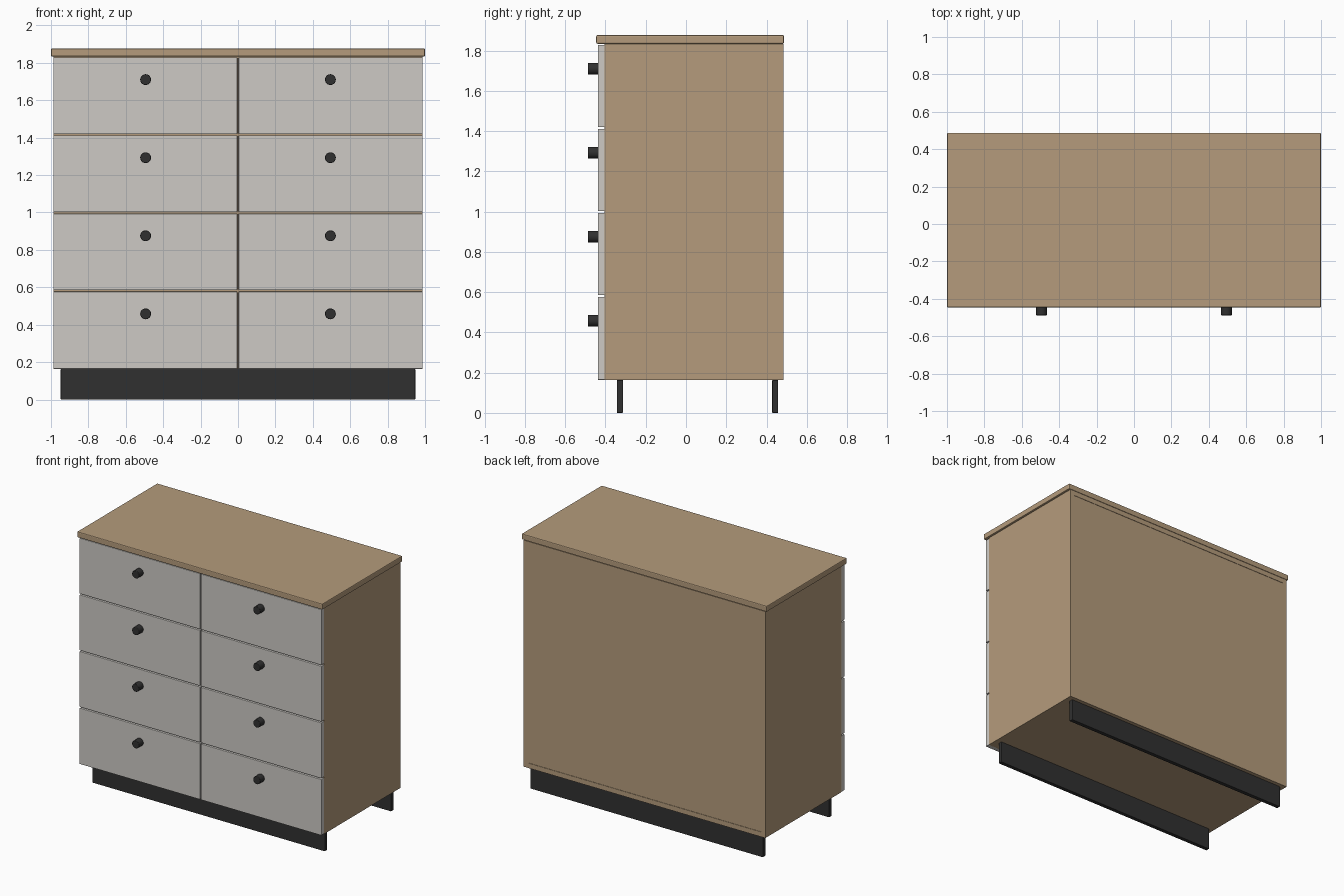
import bpy, math

if "Cube" in bpy.data.objects:
    bpy.data.objects.remove(bpy.data.objects["Cube"])


def material(name, rgb):
    m = bpy.data.materials.new(name)
    m.diffuse_color = (*rgb, 1)
    m.use_nodes = True
    m.node_tree.nodes["Principled BSDF"].inputs["Base Color"].default_value = m.diffuse_color
    return m


wood = material("wood", (0.46, 0.33, 0.20))
paint = material("warm_grey_paint", (0.61, 0.59, 0.56))
black = material("black", (0.03, 0.03, 0.03))


def finish(ob, name, mat, bevel, segments=2):
    ob.name = name
    ob.data.materials.append(mat)
    if bevel:
        mod = ob.modifiers.new("edge", 'BEVEL')
        mod.width = bevel
        mod.segments = segments
        mod.limit_method = 'ANGLE'
    return ob


def box(name, x, y, z, mat, bevel=0):
    """Board spanning the (min, max) ranges x, y, z."""
    centre = [(a + b) / 2 for a, b in (x, y, z)]
    bpy.ops.mesh.primitive_cube_add(size=1, location=centre)
    ob = bpy.context.object
    ob.scale = [b - a for a, b in (x, y, z)]
    bpy.ops.object.transform_apply(location=False, rotation=False, scale=True)
    return finish(ob, name, mat, bevel)


W, T = 0.986, 0.036            # half width, board thickness
FRONT, BACK = -0.404, 0.485    # carcass depth
Z0, Z1 = 0.163, 1.833          # carcass height
PITCH = (Z1 - Z0) / 4
GAP = 0.004                    # half the gap between drawer fronts

# Carcass boards, back panel set in slightly
for side, a, b in (("left", -W, -W + T), ("right", W - T, W)):
    box(side + "_side", (a, b), (FRONT, BACK), (Z0, Z1), wood)
inner = (-W + T, W - T)
box("bottom_panel", inner, (FRONT, BACK), (Z0, Z0 + T), wood)
box("top_panel", inner, (FRONT, BACK), (Z1 - T, Z1), wood)
box("back_panel", inner, (BACK - 0.02, BACK - 0.003), (Z0 + T, Z1 - T), wood)
box("centre_divider", (-T / 2, T / 2), (FRONT, BACK - 0.02), (Z0 + T, Z1 - T), wood)

# Rails behind the seams between drawer rows
for i in range(1, 4):
    z = Z0 + i * PITCH
    for side, a, b in (("left", -W + T, -T / 2), ("right", T / 2, W - T)):
        box(f"{side}_rail_{i}", (a, b), (FRONT, FRONT + 0.06), (z - T / 2, z + T / 2), wood)

# Overhanging top slab
box("top_slab", (-1, 1), (-0.446, 0.487), (Z1 + 0.001, 1.877), wood, 0.006)

# Drawer fronts and round knobs
for i in range(4):
    z = Z0 + i * PITCH
    for side, a, b in (("left", -W, -GAP), ("right", GAP, W)):
        box(f"{side}_drawer_front_{i + 1}", (a, b), (-0.438, FRONT),
            (z + 0.001 if i == 0 else z + GAP, z + PITCH - GAP), paint, 0.003)
        bpy.ops.mesh.primitive_cylinder_add(
            vertices=24, radius=0.029, depth=0.054,
            location=(math.copysign(0.494, a + b), -0.461, z + 0.295),
            rotation=(math.pi / 2, 0, 0))
        knob = bpy.context.object
        bpy.ops.object.shade_smooth_by_angle()
        finish(knob, f"{side}_knob_{i + 1}", black, 0.003)

# Plinth boards
for name, y in (("front_plinth", -0.328), ("back_plinth", 0.443)):
    box(name, (-0.948, 0.948), (y - 0.015, y + 0.015), (0, Z0), black, 0.003)
